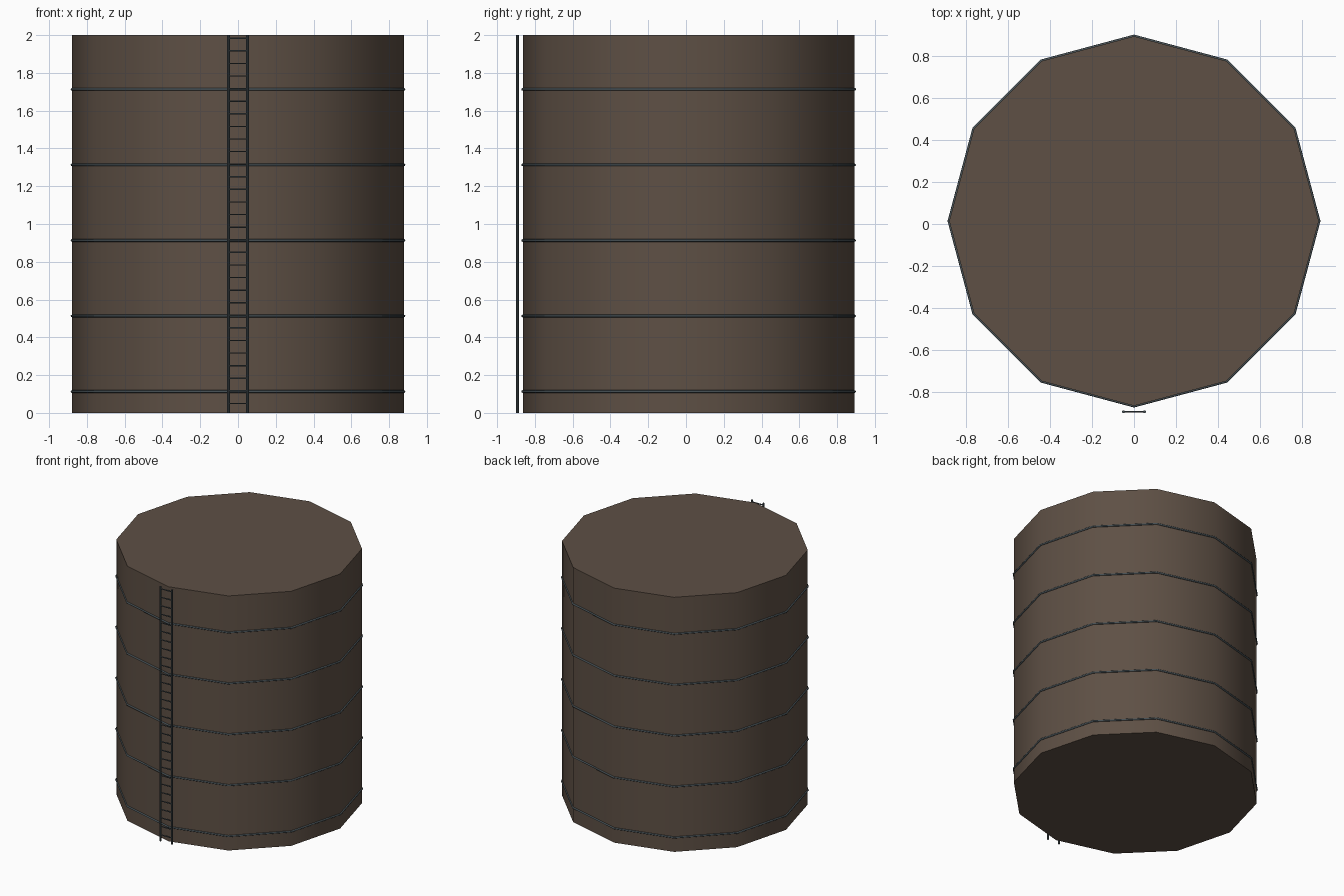
import bpy
import math

cube = bpy.data.objects.get("Cube")
if cube:
    bpy.data.objects.remove(cube, do_unlink=True)

SIDES = 12
CENTER_Y = 0.014
RADIUS = 0.878
HEIGHT = 2.0
LADDER_Y = -0.892


def make_material(name, color):
    mat = bpy.data.materials.new(name)
    mat.use_nodes = True
    mat.diffuse_color = color
    bsdf = next(n for n in mat.node_tree.nodes if n.type == 'BSDF_PRINCIPLED')
    bsdf.inputs["Base Color"].default_value = color
    return mat


brown = make_material("brown_shell", (0.112, 0.080, 0.059, 1))
steel = make_material("blue_grey_steel", (0.065, 0.085, 0.095, 1))


def finish(name, mat, angle=40):
    obj = bpy.context.object
    obj.name = name
    obj.data.materials.append(mat)
    bpy.ops.object.shade_smooth_by_angle(angle=math.radians(angle))
    return obj


def cylinder(name, mat, sides, radius, depth, location, rotation=(0, 0, 0)):
    bpy.ops.mesh.primitive_cylinder_add(
        vertices=sides, radius=radius, depth=depth,
        location=location, rotation=rotation)
    return finish(name, mat)


# Tank body, one corner facing the front
cylinder("tank_body", brown, SIDES, RADIUS, HEIGHT, (0, CENTER_Y, HEIGHT / 2))

# Reinforcing hoops
for i in range(5):
    bpy.ops.mesh.primitive_torus_add(
        major_segments=SIDES, minor_segments=8,
        major_radius=RADIUS + 0.001, minor_radius=0.007,
        location=(0, CENTER_Y, 0.113 + 0.4 * i))
    finish(f"hoop_{i + 1}", steel, 60)

# Ladder rails
for side, x in (("left", 0.05), ("right", -0.05)):
    cylinder(f"ladder_rail_{side}", steel, 8, 0.007, HEIGHT,
             (x, LADDER_Y, HEIGHT / 2))

# Ladder rungs
RUNGS = 30
step = HEIGHT / RUNGS
for i in range(RUNGS):
    cylinder(f"ladder_rung_{i + 1}", steel, 6, 0.004, 0.1,
             (0, LADDER_Y, 0.05 + step * i), (0, math.pi / 2, 0))
